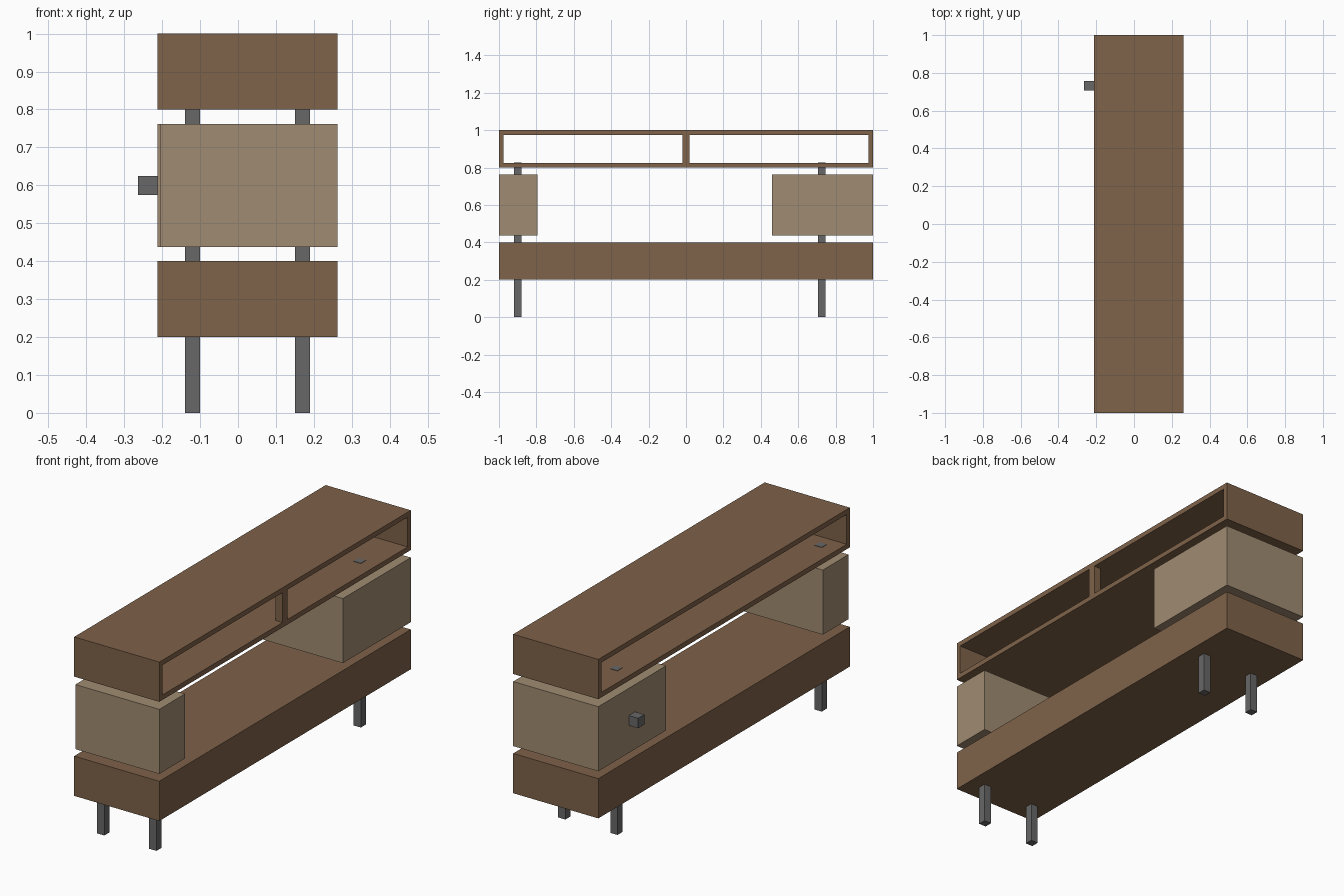
import bpy
import bmesh

default = bpy.data.objects.get("Cube")
if default:
    bpy.data.objects.remove(default, do_unlink=True)


def material(name, rgb):
    mat = bpy.data.materials.new(name)
    mat.use_nodes = True
    color = (*rgb, 1.0)
    mat.diffuse_color = color
    mat.node_tree.nodes["Principled BSDF"].inputs["Base Color"].default_value = color
    return mat


wood = material("walnut brown", (0.209, 0.122, 0.067))
tan = material("light tan", (0.352, 0.262, 0.168))
metal = material("dark grey", (0.136, 0.136, 0.136))


def new_object(name, bm, mat):
    bmesh.ops.recalc_face_normals(bm, faces=bm.faces)
    mesh = bpy.data.meshes.new(name)
    bm.to_mesh(mesh)
    bm.free()
    mesh.materials.append(mat)
    obj = bpy.data.objects.new(name, mesh)
    bpy.context.collection.objects.link(obj)
    return obj


def box(name, x, y, z, mat):
    """Box from (min, max) pairs on each axis."""
    bm = bmesh.new()
    bmesh.ops.create_cube(bm, size=1)
    for v in bm.verts:
        v.co = [pair[0] if c < 0 else pair[1] for c, pair in zip(v.co, (x, y, z))]
    return new_object(name, bm, mat)


def tube(name, x, y, z, wall, mat):
    """Rectangular frame in the YZ plane, open through X."""
    bm = bmesh.new()
    loops = []
    for px in x:
        for inset in (0, wall):
            y0, y1 = y[0] + inset, y[1] - inset
            z0, z1 = z[0] + inset, z[1] - inset
            corners = ((y0, z0), (y1, z0), (y1, z1), (y0, z1))
            loops.append([bm.verts.new((px, *c)) for c in corners])
    outer_a, inner_a, outer_b, inner_b = loops
    for a, b in ((outer_a, inner_a), (outer_b, inner_b),
                 (outer_a, outer_b), (inner_a, inner_b)):
        for i in range(4):
            j = (i + 1) % 4
            bm.faces.new((a[i], a[j], b[j], b[i]))
    return new_object(name, bm, mat)


DEPTH = (-0.212, 0.262)
LENGTH = (-1, 1)
WALL = 0.025

# Lower bench and open upper shelf
box("lower_bench", DEPTH, LENGTH, (0.2, 0.4), wood)
tube("upper_shelf", DEPTH, LENGTH, (0.8, 1.0), WALL, wood)

# Short post halfway along the shelf opening
box("shelf_post", (DEPTH[1] - 0.04, DEPTH[1]), (-0.02, 0.018),
    (0.8 + WALL, 1 - WALL), wood)

# Storage boxes between bench and shelf
box("front_box", (-0.205, DEPTH[1]), (-1, -0.795), (0.437, 0.762), tan)
box("rear_box", DEPTH, (0.46, 1), (0.437, 0.762), tan)
box("rear_box_knob", (-0.264, DEPTH[0]), (0.708, 0.758), (0.575, 0.625), metal)

# Legs run up through every level and end at the shelf floor
for end, y in (("front", -0.9), ("rear", 0.725)):
    for side, x in (("right", -0.12), ("left", 0.17)):
        box(f"{end}_{side}_leg", (x - 0.02, x + 0.02), (y - 0.02, y + 0.02),
            (0, 0.8 + WALL + 0.002), metal)
